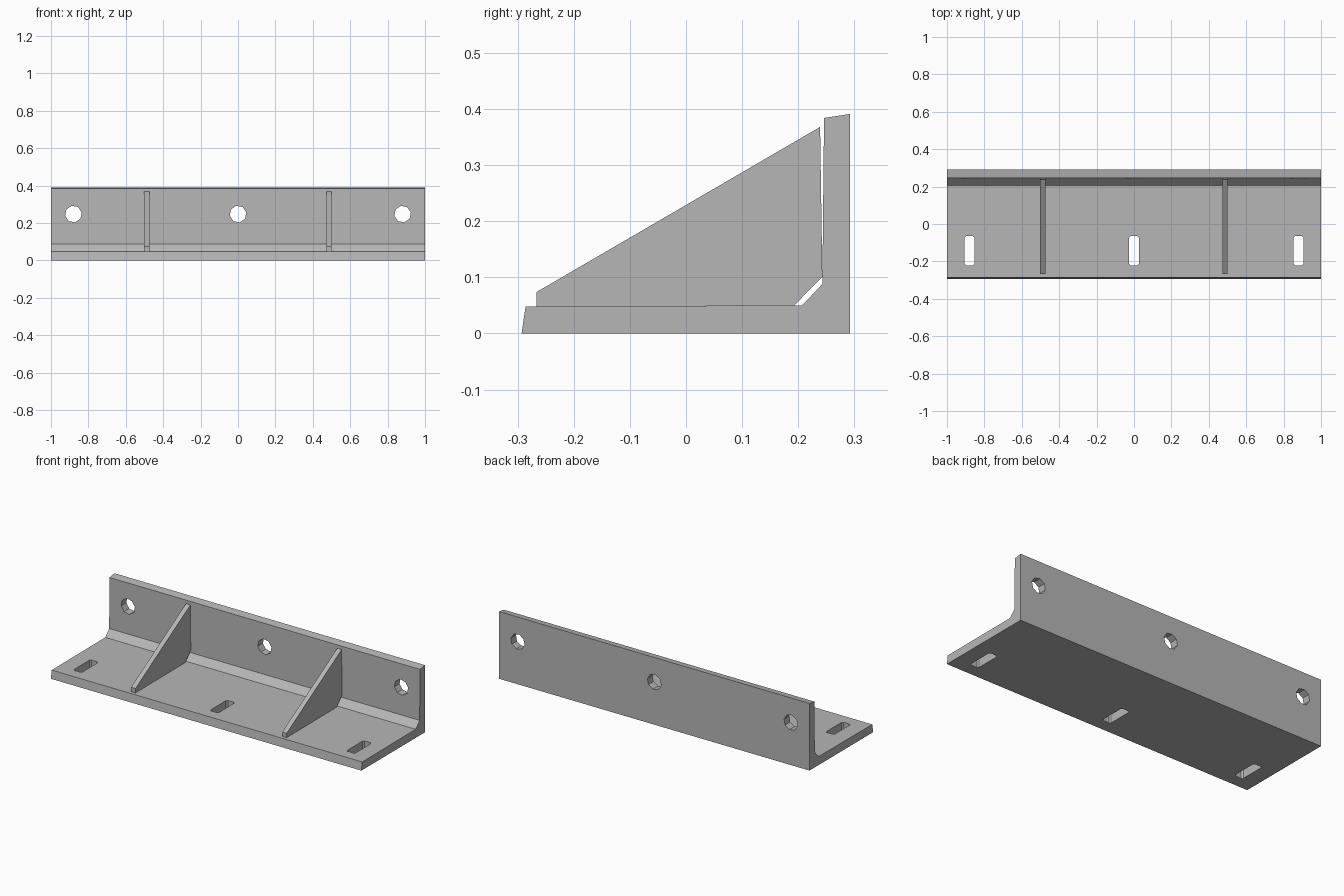
import bpy
import bmesh
from math import cos, sin, pi
from mathutils import Vector

cube = bpy.data.objects.get("Cube")
if cube:
    bpy.data.objects.remove(cube, do_unlink=True)

steel = bpy.data.materials.new("steel grey")
steel.use_nodes = True
GREY = (0.47, 0.47, 0.47, 1)
steel.diffuse_color = GREY
steel.node_tree.nodes["Principled BSDF"].inputs["Base Color"].default_value = GREY


def add_prism(bm, points, direction):
    """Extrude a closed outline along a direction."""
    face = bm.faces.new([bm.verts.new(p) for p in points])
    extruded = bmesh.ops.extrude_face_region(bm, geom=[face], use_keep_orig=True)
    moved = [v for v in extruded["geom"] if isinstance(v, bmesh.types.BMVert)]
    bmesh.ops.translate(bm, verts=moved, vec=Vector(direction))


def make_object(name, prisms):
    bm = bmesh.new()
    for points, direction in prisms:
        add_prism(bm, points, direction)
    bmesh.ops.recalc_face_normals(bm, faces=bm.faces)
    mesh = bpy.data.meshes.new(name)
    bm.to_mesh(mesh)
    bm.free()
    mesh.materials.append(steel)
    obj = bpy.data.objects.new(name, mesh)
    bpy.context.collection.objects.link(obj)
    return obj


def side_prism(profile, x, width):
    """Side profile in (y, z), centred on x."""
    return [(x - width / 2, y, z) for y, z in profile], (width, 0, 0)


# Angle section with sloped toes and a chamfered inner corner
angle_profile = [(-0.293, 0), (0.292, 0), (0.292, 0.391), (0.246, 0.384),
                 (0.243, 0.088), (0.207, 0.05), (-0.286, 0.048)]
angle_bar = make_object("angle_bar", [side_prism(angle_profile, 0, 2)])

# Round bolt holes through the upright leg, slots through the flat leg
HOLE_R, SLOT_W, SLOT_L, CORNER = 0.045, 0.027, 0.078, 0.008
cutters = []
for x in (-0.88, 0, 0.88):
    ring = [(x + HOLE_R * cos(i * pi / 4 + 0.2), 0.15, 0.248 + HOLE_R * sin(i * pi / 4 + 0.2))
            for i in range(8)]
    cutters.append((ring, (0, 0.3, 0)))
    slot = []
    for sx, sy in ((1, 1), (-1, 1), (-1, -1), (1, -1)):
        ends = [(sx * SLOT_W, sy * (SLOT_L - CORNER)), (sx * (SLOT_W - CORNER), sy * SLOT_L)]
        slot += ends if sx * sy > 0 else ends[::-1]
    cutters.append(([(x + u, v - 0.143, -0.1) for u, v in slot], (0, 0, 0.25)))
cutter = make_object("hole_cutter", cutters)

holes = angle_bar.modifiers.new("holes", "BOOLEAN")
holes.operation = "DIFFERENCE"
holes.solver = "EXACT"
holes.object = cutter
bpy.context.view_layer.update()
evaluated = angle_bar.evaluated_get(bpy.context.evaluated_depsgraph_get())
cut_mesh = bpy.data.meshes.new_from_object(evaluated)
angle_bar.modifiers.clear()
angle_bar.data = cut_mesh
bpy.data.objects.remove(cutter, do_unlink=True)

# Triangular gussets, clipped to clear the inner corner
gusset_profile = [(-0.266, 0.048), (-0.266, 0.074), (0.239, 0.368),
                  (0.243, 0.101), (0.193, 0.05)]
for name, x in (("right_gusset", -0.488), ("left_gusset", 0.486)):
    make_object(name, [side_prism(gusset_profile, x, 0.028)])
